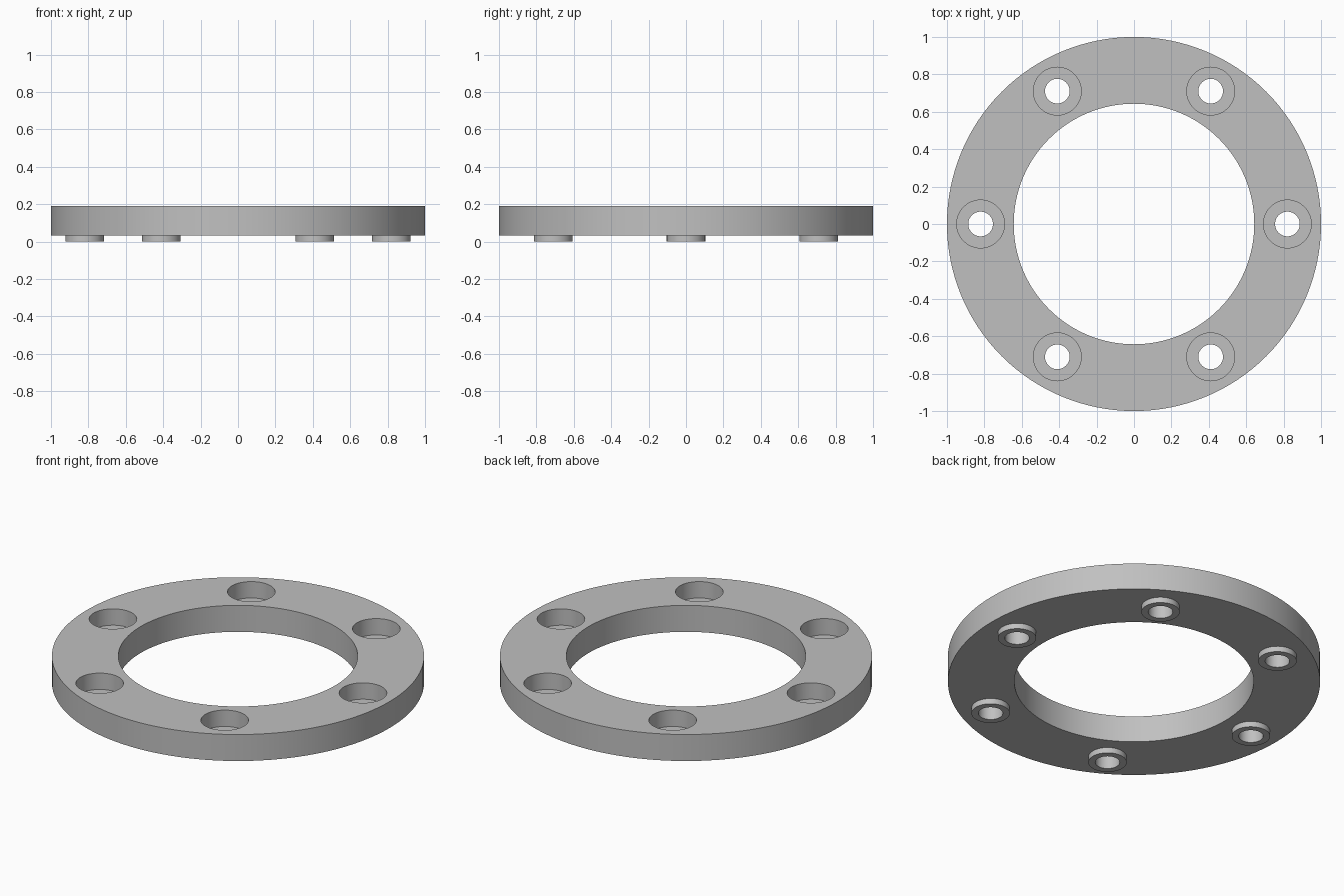
import bpy, bmesh, math

cube = bpy.data.objects.get("Cube")
if cube:
    bpy.data.objects.remove(cube, do_unlink=True)

OUTER, INNER = 1.0, 0.643          # ring radii
BOTTOM, TOP = 0.033, 0.19          # ring heights
BOLT_CIRCLE, BOLTS = 0.82, 6
BOSS_R, BORE_R, HOLE_R = 0.103, 0.128, 0.066
SEAT = 0.093                       # counterbore floor height

grey = bpy.data.materials.new("Plain grey")
grey.use_nodes = True
colour = (0.53, 0.53, 0.53, 1)
grey.diffuse_color = colour
grey.node_tree.nodes["Principled BSDF"].inputs["Base Color"].default_value = colour


def lathe(name, profile, centres, segments, closed=False):
    """Revolve an (r, z) profile about each centre; an open one is capped."""
    bm = bmesh.new()
    for cx, cy in centres:
        rings = [[bm.verts.new((cx + r * math.cos(math.tau * i / segments),
                                cy + r * math.sin(math.tau * i / segments), z))
                  for i in range(segments)] for r, z in profile]
        pairs = list(zip(rings, rings[1:]))
        if closed:
            pairs.append((rings[-1], rings[0]))
        else:
            bm.faces.new(rings[0][::-1])
            bm.faces.new(rings[-1])
        for low, high in pairs:
            for i in range(segments):
                j = (i + 1) % segments
                bm.faces.new((low[i], low[j], high[j], high[i]))
    bmesh.ops.recalc_face_normals(bm, faces=bm.faces)
    mesh = bpy.data.meshes.new(name)
    bm.to_mesh(mesh)
    bm.free()
    mesh.materials.append(grey)
    obj = bpy.data.objects.new(name, mesh)
    bpy.context.collection.objects.link(obj)
    return obj


def combine(target, tool, operation):
    """Apply a boolean and remove its tool."""
    mod = target.modifiers.new(operation.title(), 'BOOLEAN')
    mod.operation, mod.solver, mod.object = operation, 'EXACT', tool
    bpy.ops.object.modifier_apply(modifier=mod.name)
    bpy.data.objects.remove(tool, do_unlink=True)


bolts = [(BOLT_CIRCLE * math.cos(math.tau * k / BOLTS),
          BOLT_CIRCLE * math.sin(math.tau * k / BOLTS)) for k in range(BOLTS)]

# Flat ring body
ring = lathe("flange_ring", [(INNER, BOTTOM), (OUTER, BOTTOM), (OUTER, TOP), (INNER, TOP)],
             [(0, 0)], 128, closed=True)
bpy.ops.object.select_all(action='DESELECT')
ring.select_set(True)
bpy.context.view_layer.objects.active = ring

# Locating bosses under the ring
bosses = lathe("bosses", [(BOSS_R, 0), (BOSS_R, BOTTOM + 0.03)], bolts, 48)
combine(ring, bosses, 'UNION')

# Stepped bolt holes: through hole below, counterbore above
holes = lathe("bolt_hole_cutter", [(HOLE_R, -0.1), (HOLE_R, SEAT), (BORE_R, SEAT),
                                   (BORE_R, TOP + 0.1)], bolts, 48)
combine(ring, holes, 'DIFFERENCE')

bpy.ops.object.shade_smooth_by_angle(angle=math.radians(30))
